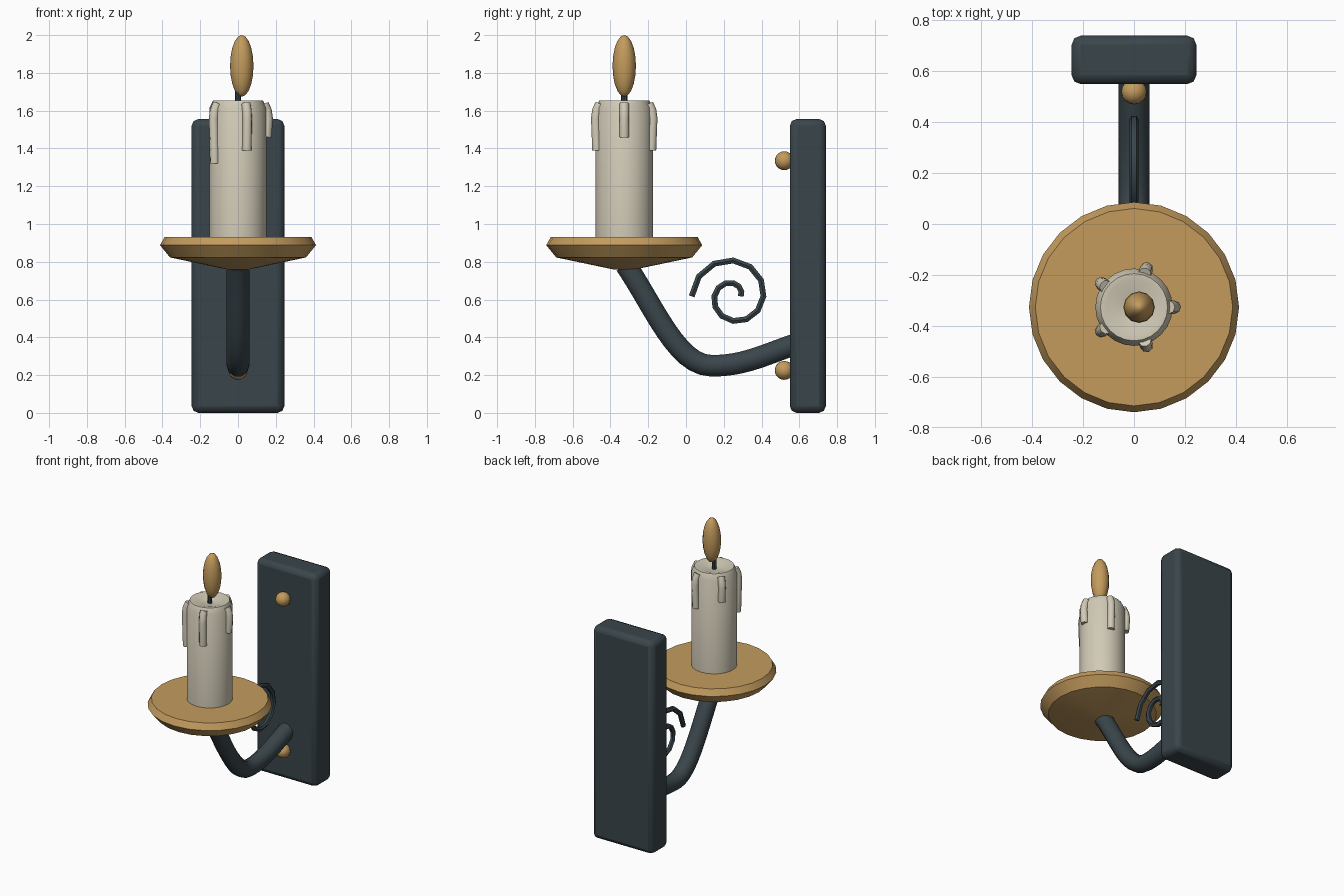
import bpy
import bmesh
from math import cos, sin, pi, radians
from mathutils import Vector

if "Cube" in bpy.data.objects:
    bpy.data.objects.remove(bpy.data.objects["Cube"])

CANDLE_Y = -0.327


def material(name, rgb):
    m = bpy.data.materials.new(name)
    m.use_nodes = True
    m.diffuse_color = (*rgb, 1)
    m.node_tree.nodes["Principled BSDF"].inputs["Base Color"].default_value = (*rgb, 1)
    return m


IRON = material("dark iron", (0.042, 0.06, 0.07))
BRASS = material("warm brass", (0.55, 0.33, 0.11))
WAX = material("ivory wax", (0.64, 0.59, 0.47))


def finish(obj, name, mat, angle=40):
    obj.name = name
    obj.data.materials.clear()
    obj.data.materials.append(mat)
    bpy.ops.object.select_all(action="DESELECT")
    obj.select_set(True)
    bpy.context.view_layer.objects.active = obj
    bpy.ops.object.shade_smooth_by_angle(angle=radians(angle))
    return obj


def lathe(name, profile, sides, mat, angle=30):
    """Spin (radius, z) points around the candle axis; zero radius closes an end."""
    bm = bmesh.new()
    verts = [bm.verts.new((r, 0, z)) for r, z in profile]
    edges = [bm.edges.new(pair) for pair in zip(verts, verts[1:])]
    bmesh.ops.spin(bm, geom=verts + edges, cent=(0, 0, 0), axis=(0, 0, 1),
                   angle=2 * pi, steps=sides)
    bmesh.ops.remove_doubles(bm, verts=bm.verts, dist=0.0005)
    bmesh.ops.recalc_face_normals(bm, faces=bm.faces)
    mesh = bpy.data.meshes.new(name)
    bm.to_mesh(mesh)
    bm.free()
    obj = bpy.data.objects.new(name, mesh)
    obj.location.y = CANDLE_Y
    bpy.context.collection.objects.link(obj)
    return finish(obj, name, mat, angle)


def tube(name, points, radius, mat, resolution=2, handles=None):
    """Round tube along points; handles gives a (left, right) pair per point."""
    curve = bpy.data.curves.new(name, "CURVE")
    curve.dimensions = "3D"
    curve.bevel_depth = radius
    curve.bevel_resolution = resolution
    curve.use_fill_caps = True
    if handles:
        spline = curve.splines.new("BEZIER")
        spline.bezier_points.add(len(points) - 1)
        for bp, p, (left, right) in zip(spline.bezier_points, points, handles):
            bp.handle_left_type = bp.handle_right_type = "FREE"
            bp.co, bp.handle_left, bp.handle_right = p, left, right
    else:
        spline = curve.splines.new("POLY")
        spline.points.add(len(points) - 1)
        for sp, p in zip(spline.points, points):
            sp.co = (*p, 1)
    obj = bpy.data.objects.new(name, curve)
    bpy.context.collection.objects.link(obj)
    bpy.ops.object.select_all(action="DESELECT")
    obj.select_set(True)
    bpy.context.view_layer.objects.active = obj
    bpy.ops.object.convert(target="MESH")
    return finish(bpy.context.object, name, mat, 50)


def ball(name, location, scale, mat, segments, rings):
    bpy.ops.mesh.primitive_uv_sphere_add(segments=segments, ring_count=rings,
                                         radius=1, location=location)
    obj = bpy.context.object
    obj.scale = scale
    return finish(obj, name, mat, 60)


# Wall plate with softened edges
bpy.ops.mesh.primitive_cube_add(size=1, location=(0, 0.645, 0.778))
plate = bpy.context.object
plate.scale = (0.49, 0.19, 1.555)
bpy.ops.object.transform_apply(location=False, rotation=False, scale=True)
bevel = plate.modifiers.new("soft edges", "BEVEL")
bevel.width = 0.035
bevel.segments = 2
finish(plate, "wall_plate", IRON, 25)

# Brass studs on the plate
for label, z in (("upper", 1.335), ("lower", 0.225)):
    ball(label + "_stud", (0, 0.52, z), (0.05, 0.05, 0.05), BRASS, 16, 10)

# Swept support arm
arm_points = [Vector(p) for p in ((0, -0.32, 0.785), (0, 0.13, 0.25), (0, 0.6, 0.37))]
arm_offsets = [Vector(p) for p in ((0, 0.15, -0.22), (0, 0.18, -0.005), (0, 0.16, 0.05))]
tube("support_arm", arm_points, 0.06, IRON, 3,
     [(p - d, p + d) for p, d in zip(arm_points, arm_offsets)])

# Decorative scroll: spiral narrowing over one and a half turns
STEPS = 18
scroll = []
for i in range(STEPS + 1):
    a = pi - 3 * pi * i / STEPS
    r = 0.22 - 0.18 * i / STEPS
    scroll.append((0, 0.25 + r * cos(a), 0.617 + r * sin(a)))
tube("scroll", scroll, 0.018, IRON, 1)

# Drip dish
lathe("drip_dish", [(0, 0.755), (0.06, 0.76), (0.36, 0.823), (0.413, 0.888),
                    (0.388, 0.932), (0, 0.932)], 24, BRASS, 35)

# Candle with a shallow melted hollow
lathe("candle", [(0, 0.92), (0.152, 0.92), (0.152, 1.613), (0.132, 1.655),
                 (0.11, 1.655), (0.05, 1.635), (0, 1.63)], 24, WAX, 35)

# Wax drips running down from the shoulder
for i, length in enumerate((0.17, 0.24, 0.17, 0.31, 0.24)):
    a = 2 * pi * i / 5
    path = [(0.137, 1.635), (0.153, 1.6), (0.159, 1.56), (0.152, 1.63 - length)]
    tube(f"wax_drip_{i + 1}",
         [(r * cos(a), CANDLE_Y + r * sin(a), z) for r, z in path], 0.026, WAX, 2)

# Wick and flame
lathe("wick", [(0, 1.62), (0.016, 1.62), (0.016, 1.73), (0, 1.73)], 8, IRON)
ball("flame", (0.02, CANDLE_Y, 1.837), (0.062, 0.062, 0.163), BRASS, 12, 10)
